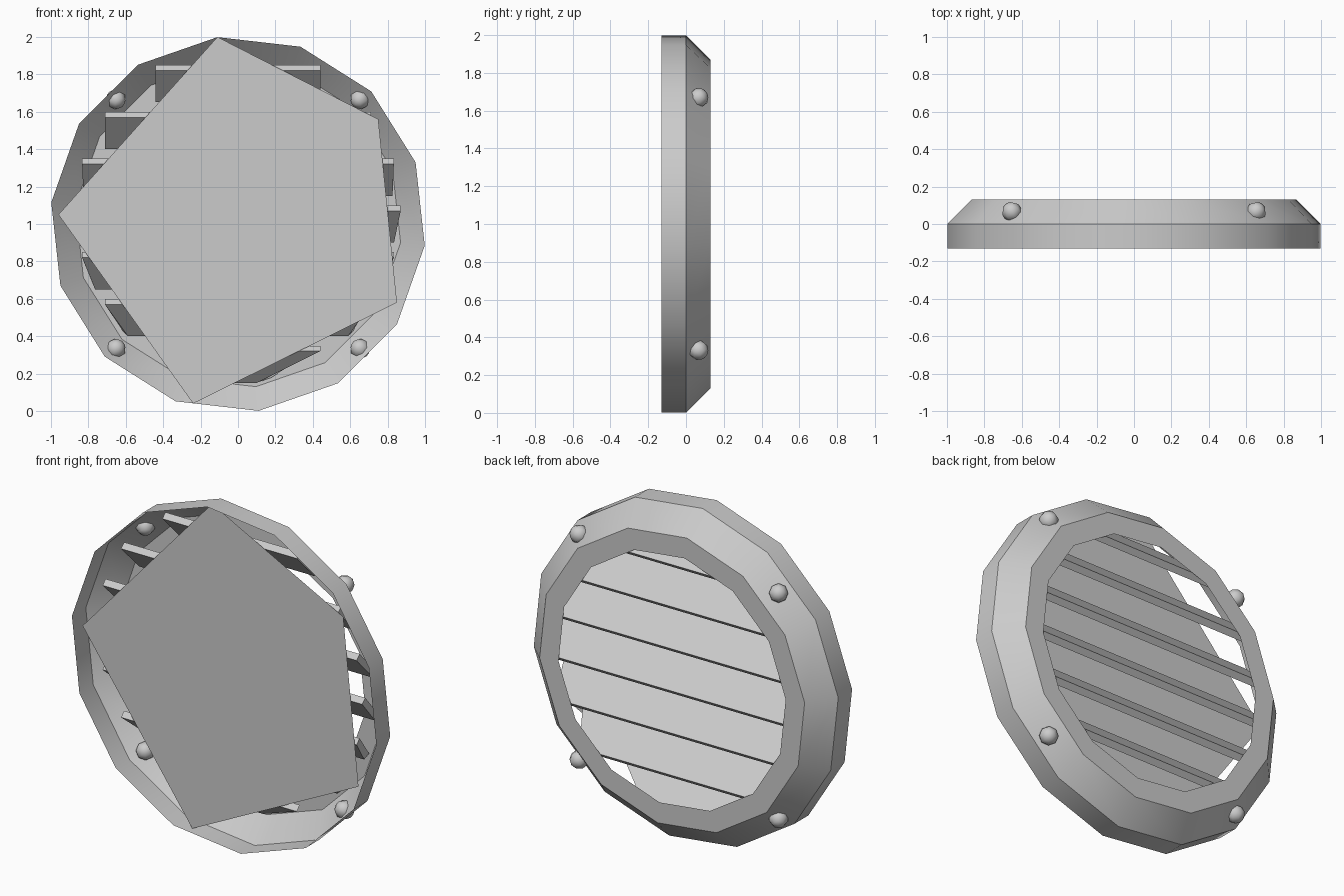
import bpy, bmesh
from math import sin, cos, pi, radians, sqrt
from mathutils import Matrix, Vector

if "Cube" in bpy.data.objects:
    bpy.data.objects.remove(bpy.data.objects["Cube"])

GREY = (0.6, 0.6, 0.6, 1)
metal = bpy.data.materials.new("light grey metal")
metal.use_nodes = True
metal.diffuse_color = GREY
metal.node_tree.nodes["Principled BSDF"].inputs["Base Color"].default_value = GREY

CENTRE_Z = 1.0


def finish(name, bm, smooth_angle=None):
    mesh = bpy.data.meshes.new(name)
    bm.to_mesh(mesh)
    bm.free()
    mesh.materials.append(metal)
    obj = bpy.data.objects.new(name, mesh)
    bpy.context.collection.objects.link(obj)
    if smooth_angle:
        bpy.ops.object.select_all(action='DESELECT')
        obj.select_set(True)
        bpy.context.view_layer.objects.active = obj
        bpy.ops.object.shade_smooth_by_angle(angle=radians(smooth_angle))


# Open shell: wall, chamfer and back flange turned around the y axis
SIDES = 14
START = radians(96.3)
profile = [(1.005, -0.13), (1.005, 0.0), (0.875, 0.13), (0.75, 0.13)]
bm = bmesh.new()
rings = []
for r, y in profile:
    rings.append([bm.verts.new((r * cos(START + 2 * pi * i / SIDES), y,
                                CENTRE_Z + r * sin(START + 2 * pi * i / SIDES)))
                  for i in range(SIDES)])
for a, b in zip(rings, rings[1:]):
    for i in range(SIDES):
        j = (i + 1) % SIDES
        bm.faces.new((a[i], b[i], b[j], a[j]))
finish("vent_ring", bm, 30)

# Five-sided cover sheet just inside the front rim
bm = bmesh.new()
corners = [(-0.11, 2.0), (-0.96, 1.05), (-0.24, 0.04), (0.85, 0.58), (0.75, 1.56)]
bm.faces.new([bm.verts.new((x, -0.085, z)) for x, z in corners])
finish("front_cover", bm)

# Louvre slats sloping down towards the back, ends trimmed to the shell
LENGTH, THICK, SLAT_Y = 0.24, 0.04, 0.02
along = Vector((0, 1, -1)).normalized()
across = Vector((0, 1, 1)).normalized()
for n in range(7):
    dz = 0.25 * (3 - n)
    half = sqrt(0.87 ** 2 - dz ** 2)
    middle = Vector((0, SLAT_Y, CENTRE_Z + dz))
    bm = bmesh.new()
    bmesh.ops.create_cube(bm, size=1)
    for v in bm.verts:
        side = 1 if v.co.x > 0 else -1
        p = middle + along * v.co.y * LENGTH + across * v.co.z * THICK
        width = half
        if v.co.y > 0:
            width = min(half, sqrt(max(0.84 ** 2 - (p.z - CENTRE_Z) ** 2, 0.01)))
        v.co = (side * width, p.y, p.z)
    bmesh.ops.recalc_face_normals(bm, faces=bm.faces[:])
    finish(f"louvre_slat_{n + 1}", bm)

# Round bolts set through the chamfer
for sx, side in ((1, "left"), (-1, "right")):
    for sz, level in ((1, "upper"), (-1, "lower")):
        spot = Vector((0.653 * sx, 0.065, CENTRE_Z + 0.667 * sz))
        out = Vector((sx, sqrt(2), sz)).normalized()
        turn = out.to_track_quat('Z', 'Y').to_matrix().to_4x4()
        bm = bmesh.new()
        bmesh.ops.create_uvsphere(bm, u_segments=8, v_segments=5, radius=0.054,
                                  matrix=Matrix.Translation(spot) @ turn)
        finish(f"{level}_{side}_bolt", bm, 60)
